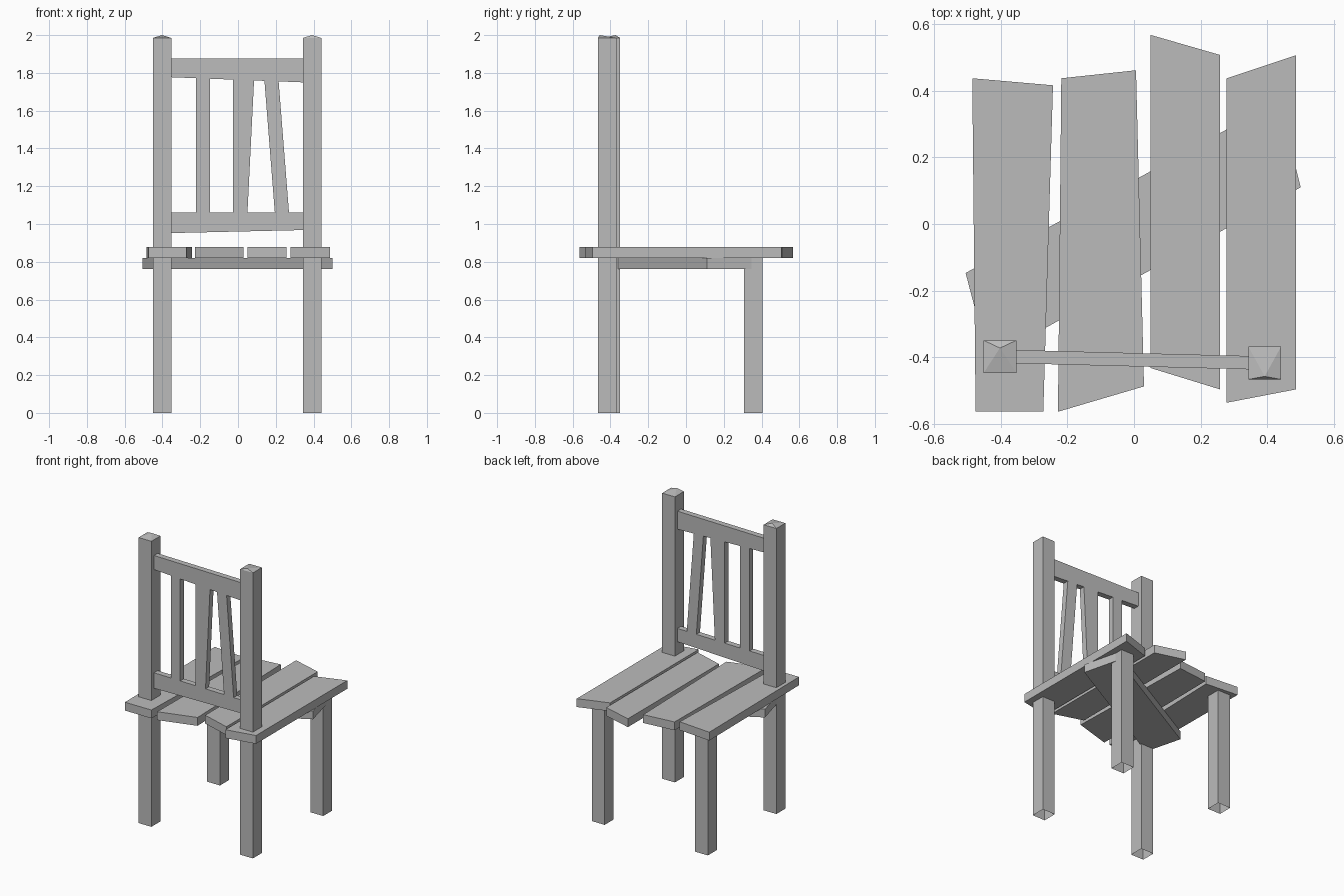
import bpy
import bmesh

# Remove the default cube
cube = bpy.data.objects.get("Cube")
if cube:
    bpy.data.objects.remove(cube, do_unlink=True)

# Single grey paint
GREY = (0.5, 0.5, 0.5, 1.0)
grey = bpy.data.materials.new("plain_grey")
grey.use_nodes = True
grey.diffuse_color = GREY
grey.node_tree.nodes["Principled BSDF"].inputs["Base Color"].default_value = GREY


def add_object(name, bm):
    bmesh.ops.recalc_face_normals(bm, faces=bm.faces)
    mesh = bpy.data.meshes.new(name)
    bm.to_mesh(mesh)
    bm.free()
    mesh.materials.append(grey)
    obj = bpy.data.objects.new(name, mesh)
    bpy.context.collection.objects.link(obj)
    return obj


def prism(name, lower, upper):
    """Solid between two matching outlines."""
    bm = bmesh.new()
    a = [bm.verts.new(p) for p in lower]
    b = [bm.verts.new(p) for p in upper]
    n = len(a)
    bm.faces.new(a)
    bm.faces.new(b)
    for i in range(n):
        j = (i + 1) % n
        bm.faces.new((a[i], a[j], b[j], b[i]))
    return add_object(name, bm)


def board(name, outline, z0, z1):
    """Flat plank from a plan outline."""
    return prism(name, [(x, y, z0) for x, y in outline],
                 [(x, y, z1) for x, y in outline])


def rail_y(x):
    """Centre depth of the slightly turned backrest."""
    return -0.407 - 0.0257 * x


def back_panel(name, outline, thick=0.04):
    """Backrest piece from a front outline."""
    return prism(name, [(x, rail_y(x) - thick / 2, z) for x, z in outline],
                 [(x, rail_y(x) + thick / 2, z) for x, z in outline])


def leg(name, x, y, top, apex=None):
    """Square post, open at the foot, with a flat or pointed top."""
    h = 0.049
    bm = bmesh.new()
    corners = [(x - h, y - h), (x + h, y - h), (x + h, y + h), (x - h, y + h)]
    foot = [bm.verts.new((*c, 0)) for c in corners]
    head = [bm.verts.new((*c, top)) for c in corners]
    tip = bm.verts.new(apex) if apex else None
    for i in range(4):
        j = (i + 1) % 4
        bm.faces.new((foot[i], foot[j], head[j], head[i]))
        if tip:
            bm.faces.new((head[i], head[j], tip))
    if not tip:
        bm.faces.new(head)
    return add_object(name, bm)


SEAT_LOW, SEAT_TOP = 0.82, 0.878
RIGHT_X, LEFT_X = -0.402, 0.392

# Back posts with off-centre points, and short legs under the seat
leg("back_post_right", RIGHT_X, -0.398, 1.985, (RIGHT_X, -0.372, 2.0))
leg("back_post_left", LEFT_X, -0.417, 1.985, (LEFT_X, -0.457, 2.0))
leg("seat_leg_right", RIGHT_X, 0.355, SEAT_LOW)
leg("seat_leg_left", LEFT_X, 0.355, SEAT_LOW)

# Uneven seat planks
planks = [
    [(-0.485, 0.437), (-0.243, 0.416), (-0.272, -0.563), (-0.475, -0.563)],
    [(-0.218, 0.437), (0.006, 0.461), (0.03, -0.487), (-0.228, -0.563)],
    [(0.05, 0.567), (0.258, 0.507), (0.258, -0.496), (0.05, -0.432)],
    [(0.278, 0.437), (0.486, 0.506), (0.486, -0.496), (0.278, -0.536)],
]
for i, outline in enumerate(planks):
    board(f"seat_plank_{i + 1}", outline, SEAT_LOW, SEAT_TOP)

# Diagonal brace below the seat
board("seat_brace", [(-0.505, -0.147), (0.435, 0.37), (0.5, 0.11), (-0.437, -0.406)],
      0.763, SEAT_LOW)

# Backrest rails
back_panel("top_rail", [(-0.353, 1.777), (0.343, 1.75), (0.343, 1.875), (-0.353, 1.875)])
back_panel("lower_rail", [(-0.353, 0.952), (0.343, 0.968), (0.343, 1.06), (-0.353, 1.06)])

# Backrest slats: lower left/right edge, upper left/right edge
slats = [(-0.222, -0.148, -0.222, -0.148),
         (-0.027, 0.05, -0.027, 0.085),
         (0.195, 0.27, 0.14, 0.215)]
for i, (a, b, c, d) in enumerate(slats):
    top_c, top_d = (1.764 - 0.0388 * (x + 0.0) for x in (c, d))
    back_panel(f"back_slat_{i + 1}", [(a, 1.06), (b, 1.06), (d, top_d), (c, top_c)])
